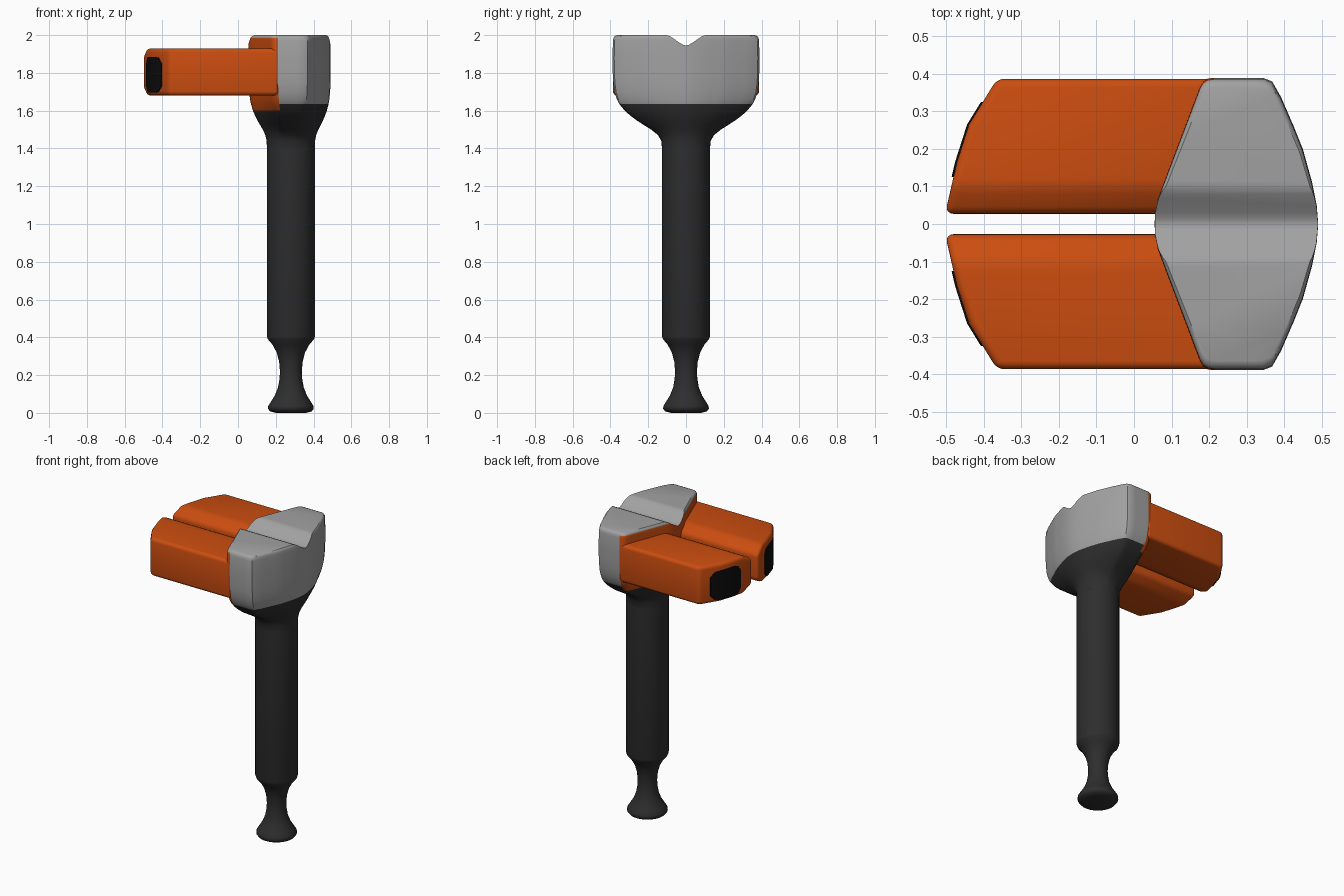
import bpy, bmesh, math
from mathutils import Vector

if "Cube" in bpy.data.objects:
    bpy.data.objects.remove(bpy.data.objects["Cube"])

def material(name, rgb):
    m = bpy.data.materials.new(name)
    m.diffuse_color = (*rgb, 1)
    m.use_nodes = True
    m.node_tree.nodes["Principled BSDF"].inputs["Base Color"].default_value = m.diffuse_color
    return m

GREY = material("grey_metal", (0.36, 0.36, 0.36))
DARK = material("dark_grip", (0.027, 0.027, 0.027))
ORANGE = material("orange_paint", (0.60, 0.074, 0.005))
BLACK = material("black_tip", (0.004, 0.004, 0.004))
CX = 0.28          # handle axis
R = 0.127          # handle radius

def finish(bm, name, mats, angle=35):
    bmesh.ops.recalc_face_normals(bm, faces=bm.faces)
    me = bpy.data.meshes.new(name)
    bm.to_mesh(me)
    bm.free()
    ob = bpy.data.objects.new(name, me)
    bpy.context.collection.objects.link(ob)
    for m in mats:
        me.materials.append(m)
    bpy.ops.object.select_all(action='DESELECT')
    ob.select_set(True)
    bpy.context.view_layer.objects.active = ob
    bpy.ops.object.shade_smooth_by_angle(angle=math.radians(angle))
    return ob

def loft(bm, rings):
    """Skin closed rings of points and cap both ends."""
    vs = [[bm.verts.new(p) for p in ring] for ring in rings]
    n = len(vs[0])
    faces = []
    for a, b in zip(vs, vs[1:]):
        faces.append([bm.faces.new((a[i], a[(i + 1) % n], b[(i + 1) % n], b[i])) for i in range(n)])
    bm.faces.new(vs[0][::-1])
    bm.faces.new(vs[-1])
    return faces

# Handle: turned profile with neck and end knob
profile = [(.08, 0), (.11, .008), (.121, .022), (.12, .036), (.105, .06), (.085, .092),
           (.068, .135), (.06, .18), (.058, .22), (.062, .27), (.075, .32), (.098, .362),
           (.122, .39), (R, .405), (R, 1.46)]
bm = bmesh.new()
loft(bm, [[(CX + r * math.cos(a * math.tau / 48), r * math.sin(a * math.tau / 48), z)
           for a in range(48)] for r, z in profile])
finish(bm, "handle", [DARK], 50)

# Head: hexagonal plan that narrows smoothly to the round handle
half = [(.055, 0), (.056, .03), (.064, .07), (.175, .365), (.184, .38), (.198, .388), (.212, .389),
        (.345, .389), (.368, .38), (.392, .338), (.425, .262), (.45, .2), (.475, .11), (.487, .05), (.491, 0)]
BACK = 6           # segments per half that belong to the orange back
plan = []          # (x, y, is_back)
for i, (p, q) in enumerate(zip(half, half[1:])):
    steps = max(1, round(math.dist(p, q) / 0.03))
    for k in range(steps):
        t = k / steps
        plan.append((p[0] + (q[0] - p[0]) * t, p[1] + (q[1] - p[1]) * t, i < BACK))
other = []
prev_back = [s[2] for s in plan]
pts = plan + [(.491, 0, False)]
for i in range(len(plan), 0, -1):      # mirrored half, going back to the start
    other.append((pts[i][0], -pts[i][1], prev_back[i - 1]))
plan += other

def ring(z, w):
    t = (w - R) / (.39 - R)
    out = []
    for x, y, _ in plan:
        d = Vector((x - CX, y)).normalized() * R
        out.append((x * t + (CX + d.x) * (1 - t), y * t + d.y * (1 - t), z))
    return out

levels = [(1.40, R), (1.44, .131), (1.47, .148), (1.50, .185), (1.525, .225), (1.55, .264), (1.575, .297),
          (1.60, .325), (1.635, .354), (1.66, .367), (1.70, .38), (1.75, .386), (1.80, .389), (1.88, .39),
          (1.97, .388), (1.985, .385), (1.995, .378), (2.0, .365)]
bm = bmesh.new()
bands = loft(bm, [ring(z, w) for z, w in levels])
for (z0, _), (z1, _), band in zip(levels, levels[1:], bands):
    zm = (z0 + z1) / 2
    for f, s in zip(band, plan):
        f.material_index = 1 if zm < 1.635 else 0
        if s[2] and 1.60 < zm < 1.99:
            f.material_index = 2
head = finish(bm, "head", [GREY, DARK, ORANGE])

# V groove across the top of the head
groove = [(-.12, 2.05), (-.12, 2.0005), (-.098, 1.999), (-.082, 1.993), (-.03, 1.957), (-.014, 1.948), (0, 1.945)]
groove += [(-y, z) for y, z in groove[-2::-1]]
bm = bmesh.new()
loft(bm, [[(x, y, z) for y, z in groove] for x in (-.2, .7)])
cutter = finish(bm, "groove_cutter", [GREY])
cutter.hide_render = True
mod = head.modifiers.new("groove", 'BOOLEAN')
mod.operation = 'DIFFERENCE'
mod.solver = 'EXACT'
mod.object = cutter
bpy.ops.object.select_all(action='DESELECT')
head.select_set(True)
bpy.context.view_layer.objects.active = head
bpy.ops.object.modifier_apply(modifier=mod.name)
bpy.data.objects.remove(cutter)
bpy.ops.object.shade_smooth_by_angle(angle=math.radians(35))

# Prongs: chamfered bars with a swept-back end
section = [(.027, 1.89), (.10, 1.93), (.387, 1.93), (.387, 1.68), (.10, 1.68), (.027, 1.72)]
end = [(-.503, .03), (-.472, .165), (-.440, .265), (-.365, .387)]

def end_x(y):
    for (x0, y0), (x1, y1) in zip(end, end[1:]):
        if y <= y1:
            break
    return x0 + (x1 - x0) * (y - y0) / (y1 - y0)

def slice_off(bm, co, no):
    cut = bmesh.ops.bisect_plane(bm, geom=bm.verts[:] + bm.edges[:] + bm.faces[:], dist=1e-5,
                                 plane_co=co, plane_no=no, clear_outer=True)
    edges = [e for e in cut['geom_cut'] if isinstance(e, bmesh.types.BMEdge)]
    bmesh.ops.edgeloop_fill(bm, edges=edges)

for side, label in ((1, "back"), (-1, "front")):
    bm = bmesh.new()
    loft(bm, [[(x, y, z) for y, z in section] for x in (-.7, .4)])
    bmesh.ops.recalc_face_normals(bm, faces=bm.faces)
    for (x0, y0), (x1, y1) in zip(end, end[1:]):
        slice_off(bm, (x0, y0, 1.8), Vector((y0 - y1, x1 - x0, 0)).normalized())
    slice_off(bm, (.092, .05, 1.8), (.936, -.353, 0))
    bmesh.ops.recalc_face_normals(bm, faces=bm.faces)
    sharp = [e for e in bm.edges if e.calc_face_angle(0) > math.radians(25)]
    bmesh.ops.bevel(bm, geom=sharp, offset=.022, segments=4, profile=.5, affect='EDGES')
    for v in bm.verts:
        v.co.y *= side
    finish(bm, label + "_prong", [ORANGE])

    # Black tip plate: clipped rectangle following the prong end
    bm = bmesh.new()
    cols = [(.125, .06), (.145, .088), (.165, .095), (.215, .095), (.265, .095), (.30, .09), (.325, .06)]
    loft(bm, [[(end_x(y) + dx, y * side, 1.79 + dz) for dx, dz in
               ((-.005, h), (-.005, -h), (.003, -h), (.003, h))] for y, h in cols])
    finish(bm, label + "_tip_plate", [BLACK])
